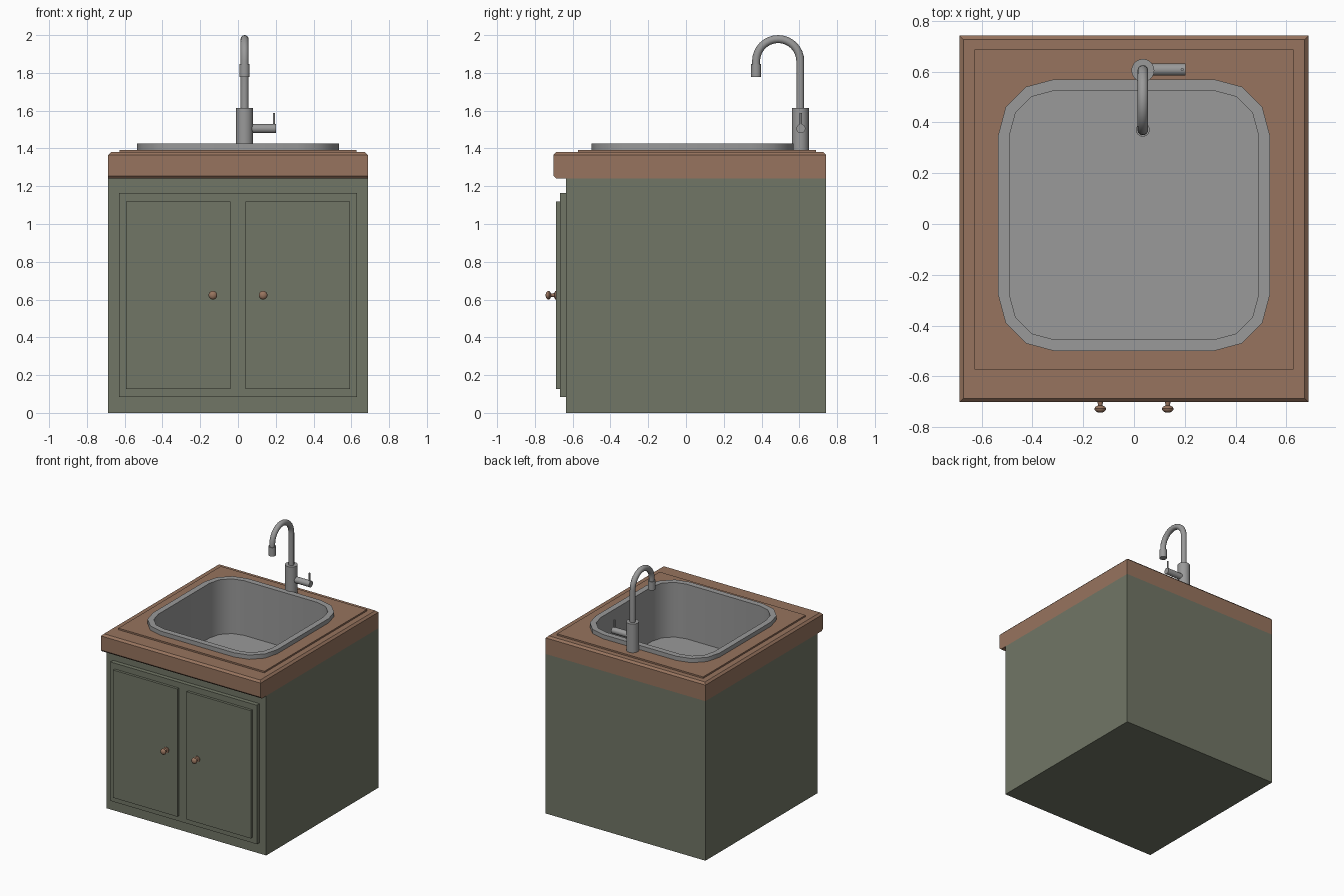
import bpy
import bmesh
from math import sin, cos, pi, radians
from mathutils import Vector

cube = bpy.data.objects.get("Cube")
if cube:
    bpy.data.objects.remove(cube, do_unlink=True)


def make_material(name, r, g, b):
    m = bpy.data.materials.new(name)
    m.use_nodes = True
    m.diffuse_color = (r, g, b, 1)
    m.node_tree.nodes["Principled BSDF"].inputs["Base Color"].default_value = (r, g, b, 1)
    return m


GREEN = make_material("sage_green_paint", 0.165, 0.182, 0.132)
WOOD = make_material("brown_wood", 0.31, 0.174, 0.112)
STEEL = make_material("grey_steel", 0.32, 0.32, 0.32)


def finish(name, bm, mat, smooth=False):
    bmesh.ops.recalc_face_normals(bm, faces=bm.faces)
    mesh = bpy.data.meshes.new(name)
    bm.to_mesh(mesh)
    bm.free()
    mesh.materials.append(mat)
    ob = bpy.data.objects.new(name, mesh)
    bpy.context.collection.objects.link(ob)
    if smooth:
        smooth_shade(ob)
    return ob


def smooth_shade(ob):
    bpy.ops.object.select_all(action="DESELECT")
    ob.select_set(True)
    bpy.context.view_layer.objects.active = ob
    bpy.ops.object.shade_smooth_by_angle(angle=radians(40))


def box_mesh(lo, hi):
    bm = bmesh.new()
    bmesh.ops.create_cube(bm, size=1)
    lo, hi = Vector(lo), Vector(hi)
    for v in bm.verts:
        v.co = Vector([(lo[i] + hi[i]) / 2 + v.co[i] * (hi[i] - lo[i]) for i in range(3)])
    return bm


def box(name, lo, hi, mat):
    return finish(name, box_mesh(lo, hi), mat)


def skin(name, rings, mat, smooth=True):
    """Join successive rings of points and cap both ends unless degenerate."""
    bm = bmesh.new()
    loops = [[bm.verts.new(p) for p in ring] for ring in rings]
    n = len(loops[0])
    for a, b in zip(loops, loops[1:]):
        for i in range(n):
            j = (i + 1) % n
            bm.faces.new((a[i], a[j], b[j], b[i]))
    bm.faces.new(loops[0])
    bm.faces.new(loops[-1])
    return finish(name, bm, mat, smooth)


def lathe(name, base, axis, profile, mat, sides=24):
    """Turn (distance, radius) pairs around an axis starting at base."""
    turn = Vector((0, 0, 1)).rotation_difference(Vector(axis))
    rings = [[Vector(base) + turn @ Vector((r * cos(2 * pi * i / sides),
                                            r * sin(2 * pi * i / sides), d))
              for i in range(sides)] for d, r in profile]
    return skin(name, rings, mat)


# Rounded square outline shared by the sink and its opening
BASIN_Y, CORNER = 0.035, 0.315


def rounded_ring(radius, z):
    pts = []
    for q, (sx, sy) in enumerate([(1, 1), (-1, 1), (-1, -1), (1, -1)]):
        for k in range(4):
            a = pi / 2 * (q + k / 3)
            pts.append((sx * CORNER + radius * cos(a),
                        BASIN_Y + sy * CORNER + radius * sin(a), z))
    return pts


def cut(ob, cutter):
    mod = ob.modifiers.new("sink_opening", "BOOLEAN")
    mod.operation = "DIFFERENCE"
    mod.solver = "EXACT"
    mod.object = cutter
    bpy.context.view_layer.objects.active = ob
    bpy.ops.object.modifier_apply(modifier=mod.name)


HALF, BACK, FRONT = 0.687, 0.742, -0.635
COUNTER_Z, TOP_Z = 1.24, 1.38

# Cabinet body, open at the top beneath the counter
bm = box_mesh((-HALF, FRONT, 0), (HALF, BACK, COUNTER_Z))
bmesh.ops.delete(bm, geom=[f for f in bm.faces if f.calc_center_median().z > 1.2],
                 context="FACES_ONLY")
mesh_faces = finish("cabinet", bm, GREEN)

# Front frame with two raised door panels
box("door_frame", (-0.63, -0.668, 0.085), (0.63, FRONT + 0.01, 1.165), GREEN)
for side, s in (("left", 1), ("right", -1)):
    xs = sorted((s * 0.04, s * 0.592))
    box(side + "_door_panel", (xs[0], -0.688, 0.127), (xs[1], -0.66, 1.12), GREEN)
    lathe(side + "_knob", (s * 0.133, -0.685, 0.623), (0, -1, 0),
          [(0, 0.022), (0.009, 0.022), (0.011, 0.011), (0.03, 0.009), (0.034, 0.018),
           (0.041, 0.023), (0.048, 0.022), (0.055, 0.015), (0.058, 0.005)], WOOD, 16)

# Counter slab: chamfered around the top and along the lower front edge
bm = box_mesh((-HALF, -0.702, COUNTER_Z), (HALF, BACK, TOP_Z))
edges = []
for e in bm.edges:
    a, b = e.verts
    top = min(a.co.z, b.co.z) > 1.3
    lower_front = max(a.co.z, b.co.z) < 1.3 and max(a.co.y, b.co.y) < 0
    if top or lower_front:
        edges.append(e)
bmesh.ops.bevel(bm, geom=edges, offset=0.015, segments=1, affect="EDGES")
counter = finish("counter", bm, WOOD)

# Raised plate on the counter
plate = box("counter_plate", (-0.628, -0.573, TOP_Z - 0.01), (0.628, 0.687, 1.392), WOOD)

cutter = skin("opening_cutter", [rounded_ring(0.19, 1.1), rounded_ring(0.19, 1.6)], STEEL, False)
cutter.hide_render = True
cut(counter, cutter)
cut(plate, cutter)
bpy.data.objects.remove(cutter, do_unlink=True)

# Sink: flat rim, straight walls and floor
bm = bmesh.new()
rings = [[bm.verts.new(p) for p in rounded_ring(r, z)] for r, z in
         [(0.22, 1.385), (0.22, 1.425), (0.175, 1.425), (0.175, 1.0)]]
for a, b in zip(rings, rings[1:]):
    for i in range(len(a)):
        j = (i + 1) % len(a)
        bm.faces.new((a[i], a[j], b[j], b[i]))
bm.faces.new(rings[-1])
finish("sink_basin", bm, STEEL, True)

# Tap: body, bent spout, nozzle, side handle and lever
TX, TY, BEND = 0.035, 0.605, 0.117
lathe("tap_body", (TX, TY, 1.385), (0, 0, 1), [(0, 0.045), (0.23, 0.045)], STEEL)

path = [Vector((TX, TY, 1.6))]
path += [Vector((TX, TY - BEND + BEND * cos(pi * i / 16), 1.862 + BEND * sin(pi * i / 16)))
         for i in range(17)]
path.append(Vector((TX, TY - 2 * BEND, 1.82)))
rings = []
for i, p in enumerate(path):
    t = (path[min(i + 1, len(path) - 1)] - path[max(i - 1, 0)]).normalized()
    side = Vector((1, 0, 0))
    up = t.cross(side)
    rings.append([p + 0.021 * (cos(2 * pi * k / 16) * side + sin(2 * pi * k / 16) * up)
                  for k in range(16)])
skin("tap_spout", rings, STEEL)

lathe("tap_nozzle", (TX, TY - 2 * BEND, 1.778), (0, 0, 1),
      [(0, 0.027), (0.068, 0.027)], STEEL)
lathe("tap_handle", (TX, TY + 0.003, 1.505), (1, 0, 0), [(0, 0.024), (0.167, 0.024)], STEEL)
lathe("tap_lever", (0.19, TY + 0.003, 1.515), (0, 0, 1), [(0, 0.006), (0.073, 0.006)], STEEL, 12)
